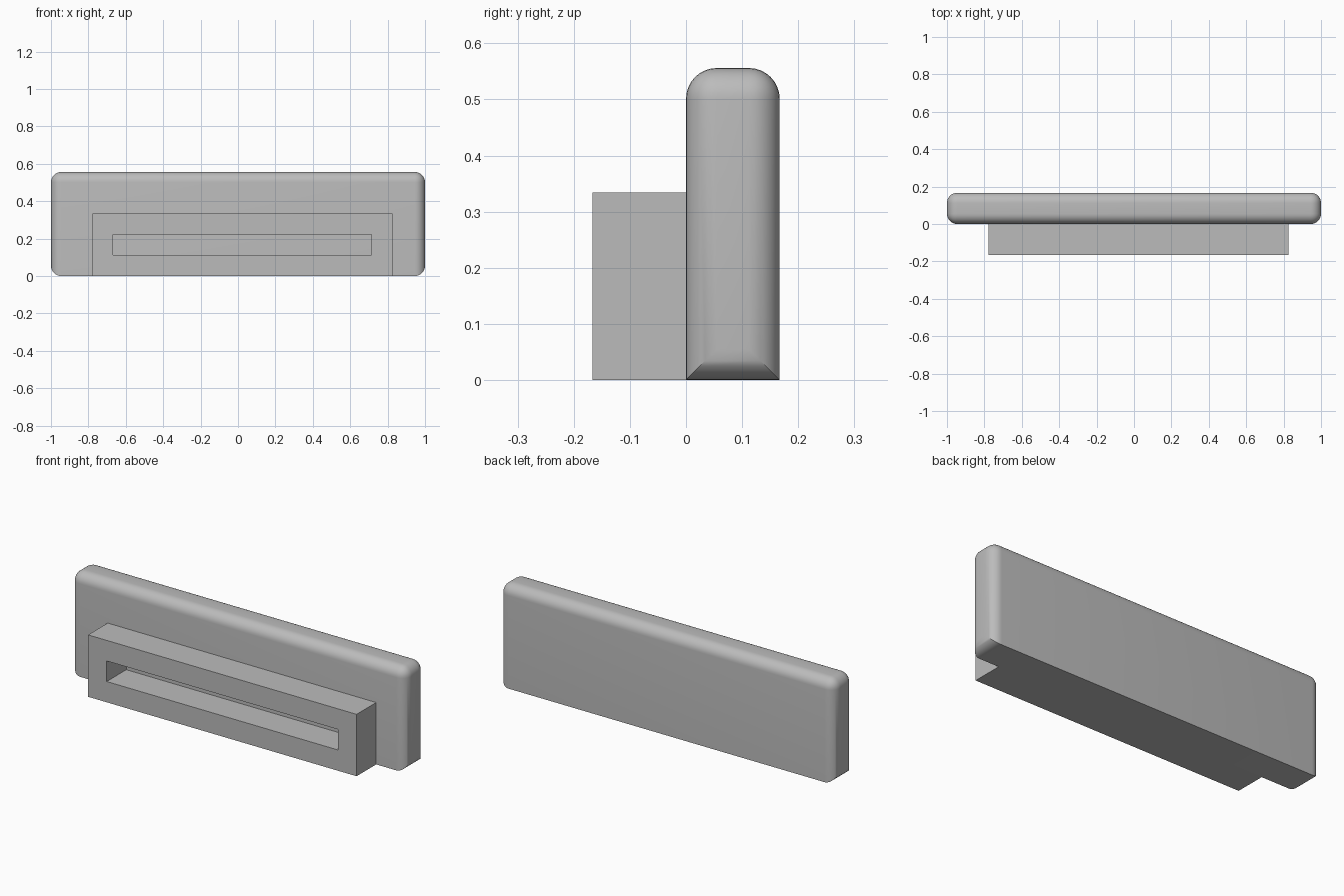
import bpy
import bmesh

cube = bpy.data.objects.get("Cube")
if cube:
    bpy.data.objects.remove(cube, do_unlink=True)

# One plain grey for the whole model
grey = bpy.data.materials.new("plain grey")
grey.use_nodes = True
colour = (0.5, 0.5, 0.5, 1)
grey.diffuse_color = colour
grey.node_tree.nodes["Principled BSDF"].inputs["Base Color"].default_value = colour


def make_object(name, bm):
    bmesh.ops.recalc_face_normals(bm, faces=bm.faces)
    mesh = bpy.data.meshes.new(name)
    bm.to_mesh(mesh)
    bm.free()
    mesh.materials.append(grey)
    obj = bpy.data.objects.new(name, mesh)
    bpy.context.collection.objects.link(obj)
    return obj


# Upright panel: all edges rounded except the long bottom ones
LENGTH, DEPTH, HEIGHT = 2.0, 0.167, 0.556
bm = bmesh.new()
bmesh.ops.create_cube(bm, size=1)
bmesh.ops.scale(bm, vec=(LENGTH, DEPTH, HEIGHT), verts=bm.verts)
bmesh.ops.translate(bm, vec=(0, DEPTH / 2, HEIGHT / 2), verts=bm.verts)


def is_long_bottom(edge):
    a, b = edge.verts
    return max(a.co.z, b.co.z) < 0.01 and abs(a.co.x - b.co.x) > 1


rounded = [e for e in bm.edges if not is_long_bottom(e)]
bmesh.ops.bevel(bm, geom=rounded, offset=0.055, offset_type='OFFSET',
                segments=8, profile=0.5, affect='EDGES', clamp_overlap=True)
panel = make_object("panel", bm)
bpy.ops.object.select_all(action='DESELECT')
panel.select_set(True)
bpy.context.view_layer.objects.active = panel
bpy.ops.object.shade_smooth_by_angle(angle=0.52)


# Slotted block on the front: a rectangular ring pushed back to the panel
def rectangle(bm, x0, x1, z0, z1, y):
    return [bm.verts.new((x, y, z))
            for x, z in ((x0, z0), (x1, z0), (x1, z1), (x0, z1))]


bm = bmesh.new()
outer = rectangle(bm, -0.778, 0.825, 0, 0.334, -DEPTH)
inner = rectangle(bm, -0.667, 0.715, 0.112, 0.223, -DEPTH)
for i in range(4):
    j = (i + 1) % 4
    bm.faces.new((outer[i], outer[j], inner[j], inner[i]))
ring = bmesh.ops.extrude_face_region(bm, geom=bm.faces[:], use_keep_orig=True)
back = [v for v in ring["geom"] if isinstance(v, bmesh.types.BMVert)]
bmesh.ops.translate(bm, vec=(0, DEPTH, 0), verts=back)
make_object("slotted_block", bm)
